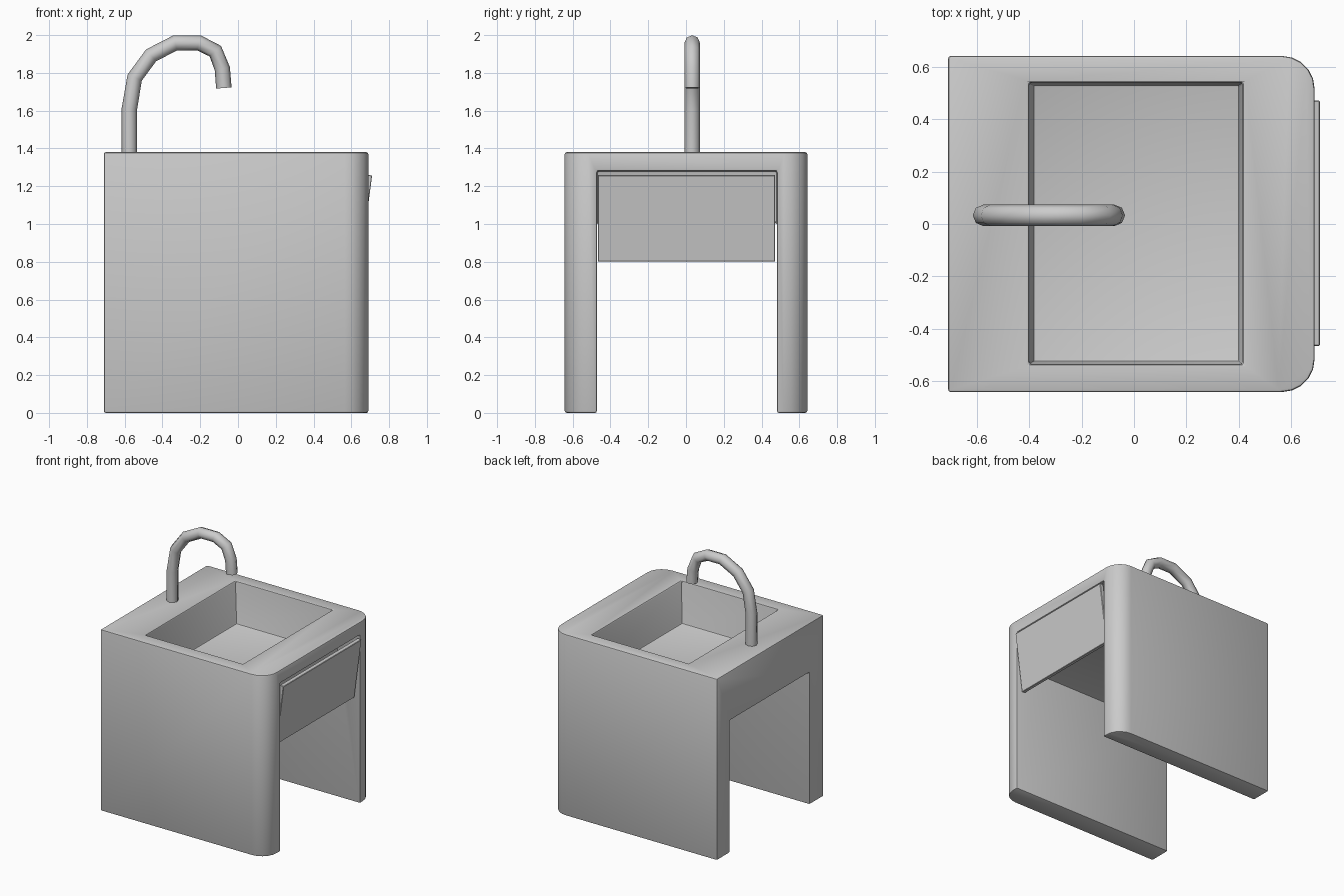
import bpy, bmesh, math
from mathutils import Vector

if "Cube" in bpy.data.objects:
    bpy.data.objects.remove(bpy.data.objects["Cube"])


def prism(name, base, offset, scale_to=None):
    """Solid between a base polygon and its offset (optionally other) end polygon."""
    bm = bmesh.new()
    end = scale_to or [Vector(p) + Vector(offset) for p in base]
    a = [bm.verts.new(p) for p in base]
    b = [bm.verts.new(p) for p in end]
    bm.faces.new(a)
    bm.faces.new(b)
    for i in range(len(a)):
        j = (i + 1) % len(a)
        bm.faces.new((a[i], a[j], b[j], b[i]))
    bmesh.ops.recalc_face_normals(bm, faces=bm.faces)
    me = bpy.data.meshes.new(name)
    bm.to_mesh(me)
    bm.free()
    ob = bpy.data.objects.new(name, me)
    bpy.context.collection.objects.link(ob)
    return ob


def apply_mods(ob):
    bpy.ops.object.select_all(action='DESELECT')
    bpy.context.view_layer.objects.active = ob
    ob.select_set(True)
    for m in list(ob.modifiers):
        bpy.ops.object.modifier_apply(modifier=m.name)


def soften(ob, width, segments=2):
    m = ob.modifiers.new("edge", 'BEVEL')
    m.width, m.segments = width, segments
    m.limit_method, m.angle_limit = 'ANGLE', math.radians(40)
    apply_mods(ob)
    bpy.ops.object.shade_smooth_by_angle(angle=math.radians(30))


def rect(x0, x1, y0, y1, z):
    return [(x0, y0, z), (x1, y0, z), (x1, y1, z), (x0, y1, z)]


# cabinet: plan with rounded front vertical edges
X0, X1, Y, H, R = -0.71, 0.69, 0.642, 1.38, 0.125
plan = [(X0, Y, 0), (X0, -Y, 0)]
for sy, start in ((-1, -90), (1, 0)):
    for i in range(6):
        a = math.radians(start + 18 * i)
        plan.append((X1 - R + R * math.cos(a), sy * (Y - R) + R * math.sin(a), 0))
cabinet = prism("sink_cabinet", plan, (0, 0, H))

# cutters: open knee space stepped up behind the front flap, and the basin
step = [(-1, -.1), (1, -.1), (1, 1.28), (.5, 1.28), (.5, 1.005), (-1, 1.005)]
knee = prism("knee_space_cutter", [(x, -0.472, z) for x, z in step], (0, 0.954, 0))
basin = prism("basin_cutter", rect(-.385, .402, -.527, .532, 1.06), None,
              rect(-.402, .416, -.536, .541, 1.40))
for cutter in (knee, basin):
    m = cabinet.modifiers.new("cut", 'BOOLEAN')
    m.operation, m.solver, m.object = 'DIFFERENCE', 'EXACT', cutter
apply_mods(cabinet)
for cutter in (knee, basin):
    bpy.data.objects.remove(cutter)
soften(cabinet, 0.01)

# tilted front flap
side = [(.71, 1.257), (.65, .80), (.62, .804), (.68, 1.261)]
flap = prism("front_flap", [(x, -.466, z) for x, z in side], (0, .937, 0))
soften(flap, 0.003, 1)

# gooseneck tap
path = [(-.575, 1.36), (-.575, 1.61), (-.547, 1.775), (-.46, 1.893), (-.332, 1.959),
        (-.207, 1.959), (-.12, 1.915), (-.083, 1.822), (-.075, 1.72)]
cu = bpy.data.curves.new("tap", 'CURVE')
cu.dimensions = '3D'
cu.bevel_depth, cu.bevel_resolution, cu.use_fill_caps = 0.041, 2, True
sp = cu.splines.new('POLY')
sp.points.add(len(path) - 1)
for p, (x, z) in zip(sp.points, path):
    p.co = (x, 0.033, z, 1)
tap = bpy.data.objects.new("tap", cu)
bpy.context.collection.objects.link(tap)
bpy.ops.object.select_all(action='DESELECT')
bpy.context.view_layer.objects.active = tap
tap.select_set(True)
bpy.ops.object.convert(target='MESH')
bpy.ops.object.shade_smooth_by_angle(angle=math.radians(50))
